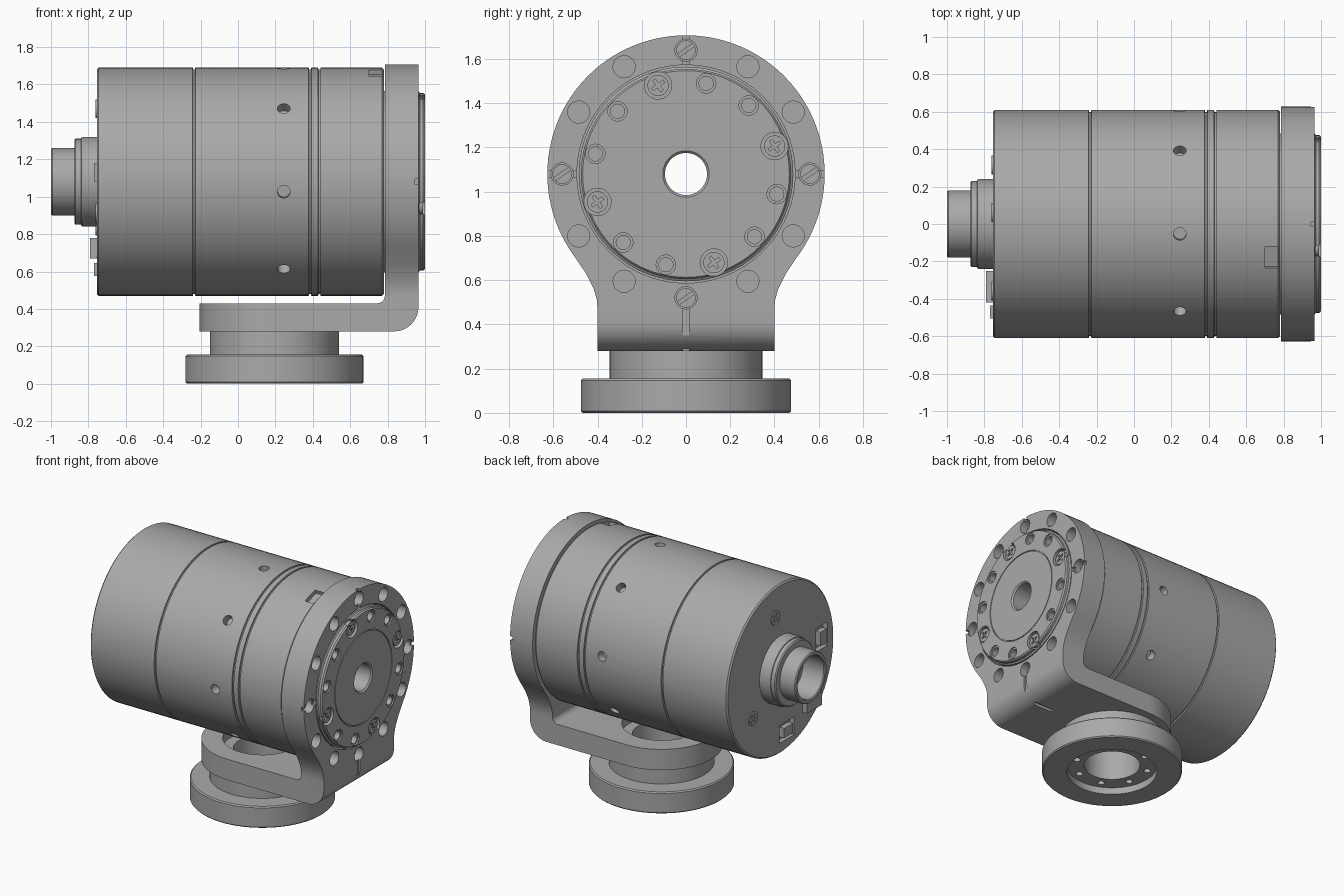
import bpy, bmesh
from math import sin, cos, pi, radians
from mathutils import Vector, Matrix

if "Cube" in bpy.data.objects:
    bpy.data.objects.remove(bpy.data.objects["Cube"])

AXIS_Z = 1.08      # height of the barrel axis
BASE_X = 0.195     # centre of the pedestal
SEG = 96

metal = bpy.data.materials.new("machined grey")
metal.use_nodes = True
GREY = (0.4, 0.4, 0.4, 1)
metal.diffuse_color = GREY
metal.node_tree.nodes["Principled BSDF"].inputs["Base Color"].default_value = GREY


def finish(name, bm):
    bmesh.ops.recalc_face_normals(bm, faces=bm.faces)
    mesh = bpy.data.meshes.new(name)
    bm.to_mesh(mesh)
    bm.free()
    mesh.materials.append(metal)
    obj = bpy.data.objects.new(name, mesh)
    bpy.context.collection.objects.link(obj)
    return obj


def lathe(name, profile, place):
    """Revolve a closed (radius, height) profile; place maps (r, h, angle) to a point."""
    bm = bmesh.new()
    rings = [[bm.verts.new(place(r, h, 2 * pi * i / SEG)) for r, h in profile] for i in range(SEG)]
    n = len(profile)
    for i in range(SEG):
        a, b = rings[i], rings[(i + 1) % SEG]
        for j in range(n):
            k = (j + 1) % n
            bm.faces.new((a[j], a[k], b[k], b[j]))
    return finish(name, bm)


def around_x(r, h, t):
    return (h, r * cos(t), AXIS_Z + r * sin(t))


def around_z(r, h, t):
    return (BASE_X + r * cos(t), r * sin(t), h)


def prism(name, start, end):
    bm = bmesh.new()
    a = [bm.verts.new(p) for p in start]
    b = [bm.verts.new(p) for p in end]
    bm.faces.new(a)
    bm.faces.new(b)
    for i in range(len(a)):
        j = (i + 1) % len(a)
        bm.faces.new((a[i], a[j], b[j], b[i]))
    return finish(name, bm)


def rod(bm, centre, radius, length, direction=(1, 0, 0), sides=24):
    turn = Vector(direction).to_track_quat('Z', 'Y').to_matrix().to_4x4()
    bmesh.ops.create_cone(bm, cap_ends=True, segments=sides, radius1=radius, radius2=radius,
                          depth=length, matrix=Matrix.Translation(centre) @ turn)


def block(bm, centre, size, roll=0):
    bmesh.ops.create_cube(bm, size=1, matrix=Matrix.Translation(centre)
                          @ Matrix.Rotation(roll, 4, 'X') @ Matrix.Diagonal((*size, 1)))


def bake(obj):
    deps = bpy.context.evaluated_depsgraph_get()
    mesh = bpy.data.meshes.new_from_object(obj.evaluated_get(deps))
    obj.modifiers.clear()
    obj.data = mesh


def combine(obj, other, operation='DIFFERENCE'):
    mod = obj.modifiers.new("combine", 'BOOLEAN')
    mod.operation, mod.object, mod.solver = operation, other, 'EXACT'
    mod.use_self = True
    bake(obj)
    bpy.data.objects.remove(other)


def polar(x, r, degrees):
    return Vector(around_x(r, x, radians(degrees)))


# Barrel: chamfered, with narrow grooves and a bore
barrel = [(0.095, -0.755), (0.6, -0.755), (0.61, -0.745)]
for g in (-0.235, 0.385, 0.435):
    barrel += [(0.61, g - 0.007), (0.6, g - 0.005), (0.6, g + 0.005), (0.61, g + 0.007)]
barrel += [(0.61, 0.77), (0.6, 0.78), (0.095, 0.78)]
body = lathe("barrel", barrel, around_x)
cuts = bmesh.new()
for k in range(8):
    p = polar(0.245, 0.61, 5 + 45 * k)
    rod(cuts, p, 0.034, 0.12, p - Vector((0.245, 0, AXIS_Z)))
block(cuts, polar(0.735, 0.61, 107), (0.07, 0.12, 0.06), radians(17))
# Rear socket pockets
block(cuts, (-0.755, -0.07, 0.61), (0.07, 0.17, 0.13))
block(cuts, (-0.755, -0.47, 1.13), (0.07, 0.13, 0.17))
combine(body, finish("barrel_cutter", cuts))

# Rear collar and hollow cable tube
lathe("rear_tube", [(0.095, -0.75), (0.24, -0.75), (0.24, -0.83), (0.235, -0.838), (0.23, -0.84),
                    (0.23, -0.868), (0.222, -0.875), (0.18, -0.875), (0.18, -0.993), (0.174, -1.0),
                    (0.156, -1.0), (0.15, -0.994), (0.15, -0.83), (0.095, -0.83)], around_x)
sockets = bmesh.new()
block(sockets, (-0.75, -0.07, 0.61), (0.04, 0.1, 0.07))
block(sockets, (-0.75, -0.47, 1.13), (0.04, 0.07, 0.1))
block(sockets, (-0.77, -0.335, 0.725), (0.045, 0.17, 0.11))
finish("rear_connectors", sockets)


def screw(name, centre, radius, length, direction, slots, width):
    """Screw head with one slot or a cross cut in its outer end."""
    bm = bmesh.new()
    rod(bm, centre, radius, length)
    head = finish(name, bm)
    cut = bmesh.new()
    tip = Vector(centre) + Vector((direction * length / 2, 0, 0))
    for s in range(slots):
        block(cut, tip, (0.024, radius * (1.3 if slots > 1 else 3), width), radians(35 + 90 * s))
    combine(head, finish(name + "_cutter", cut))


for k in range(3):
    screw(f"rear_screw_{k}", polar(-0.75, 0.395, 81 - 118 * k), 0.05, 0.022, -1, 2, 0.014)

# Output disc with a ring of sockets and four cross-head screws
disc = lathe("output_disc", [(0.095, 0.77), (0.485, 0.77), (0.485, 0.965), (0.475, 0.972),
                             (0.475, 0.99), (0.467, 1.0), (0.328, 1.0), (0.328, 0.994),
                             (0.322, 0.994), (0.322, 1.0), (0.105, 1.0), (0.095, 0.99)], around_x)
cuts = bmesh.new()
for k in range(12):
    spot = 17.5 + 30 * k
    if k % 3 == 0:
        rod(cuts, polar(1.0, 0.42, spot), 0.062, 0.07)
        screw(f"disc_screw_{k}", polar(0.97, 0.42, spot), 0.048, 0.04, 1, 2, 0.014)
    else:
        rod(cuts, polar(1.0, 0.42, spot), 0.044, 0.02)
        rod(cuts, polar(0.97, 0.42, spot), 0.032, 0.1)
combine(disc, finish("disc_cutter", cuts))

# Bracket: round upright plate, bent foot and rounded foot end
JOIN = 0.47
side = [(0.452, 0.63), (0.417, 0.56), (0.403, 0.51), (0.4, JOIN)]
arc = [(0.627 * cos(radians(a)), AXIS_Z + 0.627 * sin(radians(a))) for a in range(-37, 218, 3)]
outline = [(y, z) for y, z in reversed(side)] + arc + [(-y, z) for y, z in side]
bracket = prism("bracket", [(0.785, y, z) for y, z in outline], [(0.965, y, z) for y, z in outline])
bend = [(0.835 + 0.13 * sin(a * pi / 20), 0.41 - 0.13 * cos(a * pi / 20)) for a in range(11)]
inner = [(0.745 + 0.04 * cos(a * pi / 12), JOIN - 0.04 * sin(a * pi / 12)) for a in range(7)]
strap = [(BASE_X, 0.28)] + bend + [(0.965, JOIN)] + inner + [(0.745, 0.43), (BASE_X, 0.43)]
combine(bracket, prism("strap", [(x, -0.4, z) for x, z in strap],
                       [(x, 0.4, z) for x, z in strap]), 'UNION')
end = bmesh.new()
rod(end, (BASE_X, 0, 0.355), 0.4, 0.15, (0, 0, 1), SEG)
combine(bracket, finish("foot_end", end), 'UNION')
bevel = bracket.modifiers.new("edge", 'BEVEL')
bevel.width, bevel.segments, bevel.limit_method = 0.01, 2, 'ANGLE'
bevel.angle_limit = radians(50)
bake(bracket)

# Bracket openings: main ring, bolt holes, alignment notches, foot bore
cuts = bmesh.new()
rod(cuts, (0.87, 0, AXIS_Z), 0.493, 0.4, sides=SEG)
rod(cuts, (BASE_X, 0, 0.36), 0.26, 0.3, (0, 0, 1), 64)
for k in range(12):
    rod(cuts, polar(0.92, 0.56, 30 * k), 0.05, 0.16)
combine(bracket, finish("bracket_cutter", cuts))
cuts = bmesh.new()
for a in (0, 90, 180):
    block(cuts, polar(0.965, 0.57, a), (0.04, 0.2, 0.028), radians(a))
block(cuts, (0.965, 0, 0.42), (0.03, 0.028, 0.16))
block(cuts, (0.8, 0, 0.28), (0.16, 0.028, 0.04))
combine(bracket, finish("notch_cutter", cuts))
for k in range(4):
    screw(f"bracket_screw_{k}", polar(0.87, 0.56, 90 * k), 0.044, 0.08, 1, 1, 0.016)

# Pedestal: flange and neck in one turned piece, recessed below
base = lathe("pedestal", [(0.305, 0.0), (0.467, 0.0), (0.475, 0.008), (0.475, 0.147), (0.467, 0.155),
                          (0.345, 0.155), (0.345, 0.29), (0.27, 0.29), (0.27, 0.36), (0.19, 0.36),
                          (0.19, 0.05), (0.305, 0.05)], around_z)
cuts = bmesh.new()
for k in range(8):
    a = radians(22.5 + 45 * k)
    rod(cuts, around_z(0.25, 0.05, a), 0.024, 0.1, (0, 0, 1), 16)
combine(base, finish("pedestal_cutter", cuts))

# Smooth curved walls, keep machined edges sharp
bpy.ops.object.select_all(action='DESELECT')
for obj in bpy.context.collection.objects:
    if obj.type == 'MESH' and metal.name in obj.data.materials:
        obj.select_set(True)
        bpy.context.view_layer.objects.active = obj
bpy.ops.object.shade_smooth_by_angle(angle=radians(30))
